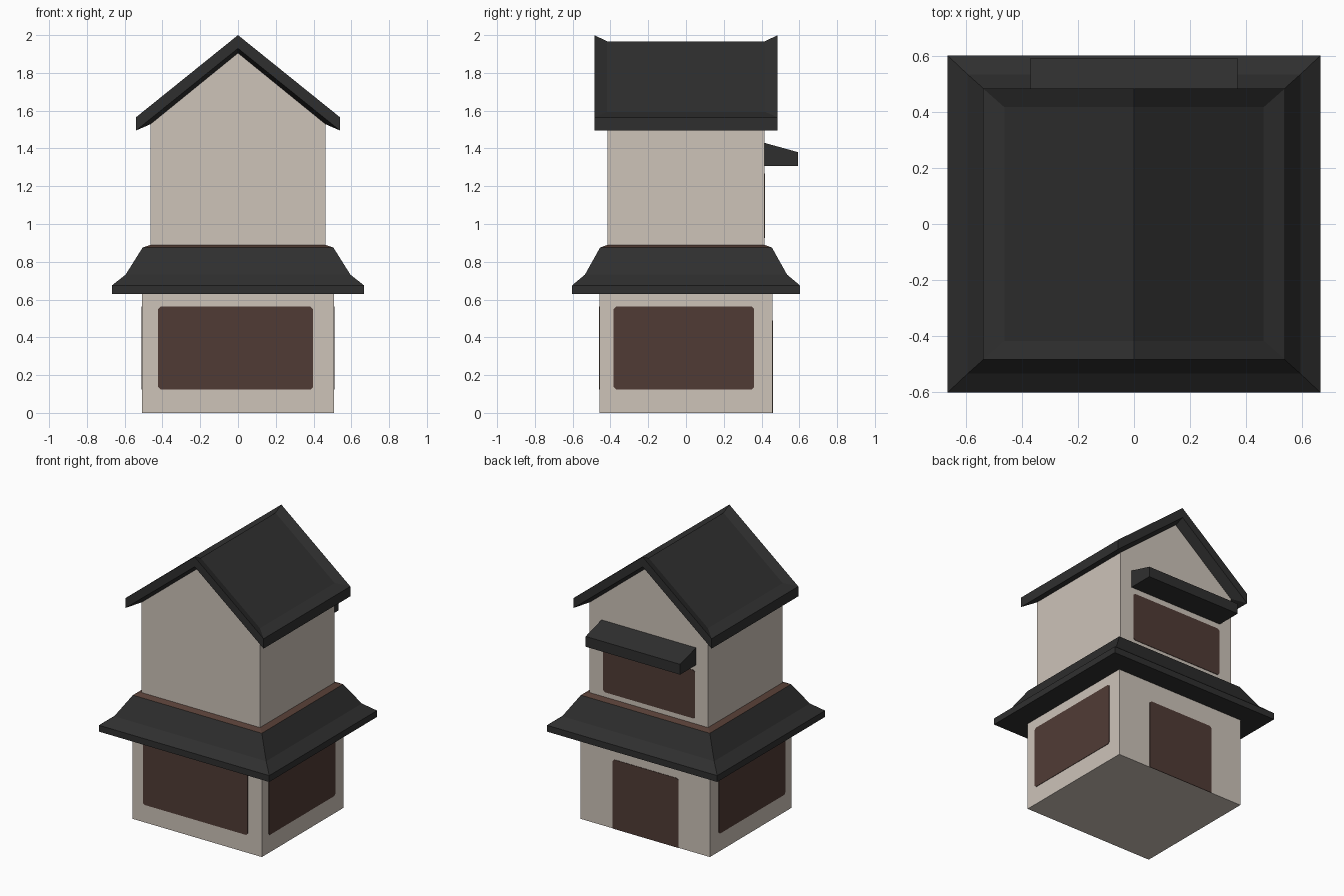
import bpy, bmesh

if "Cube" in bpy.data.objects:
    bpy.data.objects.remove(bpy.data.objects["Cube"])


def srgb(r, g, b):
    return tuple((c / 255 / 12.92) if c < 11 else ((c / 255 + 0.055) / 1.055) ** 2.4
                 for c in (r, g, b)) + (1.0,)


def material(name, rgb):
    m = bpy.data.materials.new(name)
    m.diffuse_color = srgb(*rgb)
    m.use_nodes = True
    m.node_tree.nodes["Principled BSDF"].inputs["Base Color"].default_value = m.diffuse_color
    return m


PLASTER = material("cream plaster", (205, 195, 185))
SLATE = material("dark slate", (47, 47, 47))
BROWN = material("dark brown", (80, 59, 53))
TRIM = material("brown trim", (88, 64, 55))


def make(name, verts, faces, *mats):
    """Mesh object with merged vertices and outward normals."""
    mesh = bpy.data.meshes.new(name)
    mesh.from_pydata(verts, [], faces)
    bm = bmesh.new()
    bm.from_mesh(mesh)
    bmesh.ops.remove_doubles(bm, verts=bm.verts, dist=1e-4)
    bmesh.ops.recalc_face_normals(bm, faces=bm.faces)
    bm.to_mesh(mesh)
    bm.free()
    for m in mats:
        mesh.materials.append(m)
    ob = bpy.data.objects.new(name, mesh)
    bpy.context.collection.objects.link(ob)
    return ob


def prism(name, profile, to3d, a, b, mat):
    """Extrude a 2D profile from a to b; to3d maps (u, v, depth) to xyz."""
    n = len(profile)
    verts = [to3d(u, v, d) for d in (a, b) for u, v in profile]
    faces = [(i, (i + 1) % n, n + (i + 1) % n, n + i) for i in range(n)]
    faces += [tuple(range(n)), tuple(range(n, 2 * n))]
    return make(name, verts, faces, mat)


def along_y(u, v, d):
    return (u, d, v)


def along_x(u, v, d):
    return (d, u, v)


# Lower and upper storeys
LX, LY, UX, UY = 0.507, 0.457, 0.464, 0.416
prism("lower_walls", [(-LX, 0), (LX, 0), (LX, 0.635), (-LX, 0.635)],
      along_y, -LY, LY, PLASTER)
prism("upper_walls", [(-UX, 0.87), (UX, 0.87), (UX, 1.528), (0, 1.905), (-UX, 1.528)],
      along_y, -UY, UY, PLASTER)

# Flared skirt roof: rectangular rings (half x, half y, z), brown on its top ledge
rings = [(0.50, 0.45, 0.63), (0.667, 0.603, 0.63), (0.667, 0.603, 0.675),
         (0.595, 0.535, 0.732), (0.505, 0.455, 0.875), (0.46, 0.412, 0.891)]
verts = [(sx * x, sy * y, z) for x, y, z in rings
         for sx, sy in ((-1, -1), (1, -1), (1, 1), (-1, 1))]
faces = []
for r in range(len(rings)):
    s = (r + 1) % len(rings)
    for k in range(4):
        j = (k + 1) % 4
        faces.append((4 * r + k, 4 * r + j, 4 * s + j, 4 * s + k))
skirt = make("skirt_roof", verts, faces, SLATE, TRIM)
for p in skirt.data.polygons:
    if p.center.z > 0.876 and p.normal.z > 0.5:
        p.material_index = 1

# Gable roof: each slope has a raised rim around a sunken panel, above and below
verts, faces = [], []
EX, EY, IX, IY = 0.54, 0.485, 0.464, 0.418
for s in (-1, 1):
    base = len(verts)
    for oz, ez, iz, pz in ((2.0, 1.565, 1.967, 1.594), (1.93, 1.495, 1.905, 1.528)):
        verts += [(0, -EY, oz), (s * EX, -EY, ez), (s * EX, EY, ez), (0, EY, oz),
                  (0, -IY, iz), (s * IX, -IY, pz), (s * IX, IY, pz), (0, IY, iz)]
    for k in range(3):
        for o in (base, base + 8):      # rim strips
            faces.append((o + k, o + k + 1, o + k + 5, o + k + 4))
        faces.append((base + k, base + k + 1, base + k + 9, base + k + 8))  # outer edge
    for o in (base, base + 8):          # panels
        faces.append((o + 4, o + 5, o + 6, o + 7))
make("gable_roof", verts, faces, SLATE)

# Awning over the back window
prism("back_awning", [(0.41, 1.431), (0.594, 1.38), (0.594, 1.307), (0.41, 1.307)],
      along_x, -0.37, 0.37, SLATE)


# Windows and door as thin plates with clipped corners
def plate(name, to3d, u0, u1, v0, v1, wall, c=0.012):
    side = 1 if wall > 0 else -1
    prof = [(u0 + c, v0), (u1 - c, v0), (u1, v0 + c), (u1, v1 - c),
            (u1 - c, v1), (u0 + c, v1), (u0, v1 - c), (u0, v0 + c)]
    if v0 == 0:                         # square foot for the door
        prof = [(u0, v0), (u1, v0)] + prof[3:7]
    prism(name, prof, to3d, wall - side * 0.002, wall + side * 0.003, BROWN)


plate("front_window", along_y, -0.423, 0.397, 0.125, 0.562, -LY)
plate("right_window", along_x, -0.383, 0.36, 0.125, 0.562, LX)
plate("left_window", along_x, -0.383, 0.36, 0.125, 0.562, -LX)
plate("back_door", along_y, -0.263, 0.252, 0, 0.49, LY)
plate("upper_back_window", along_y, -0.363, 0.355, 0.925, 1.267, UY)
